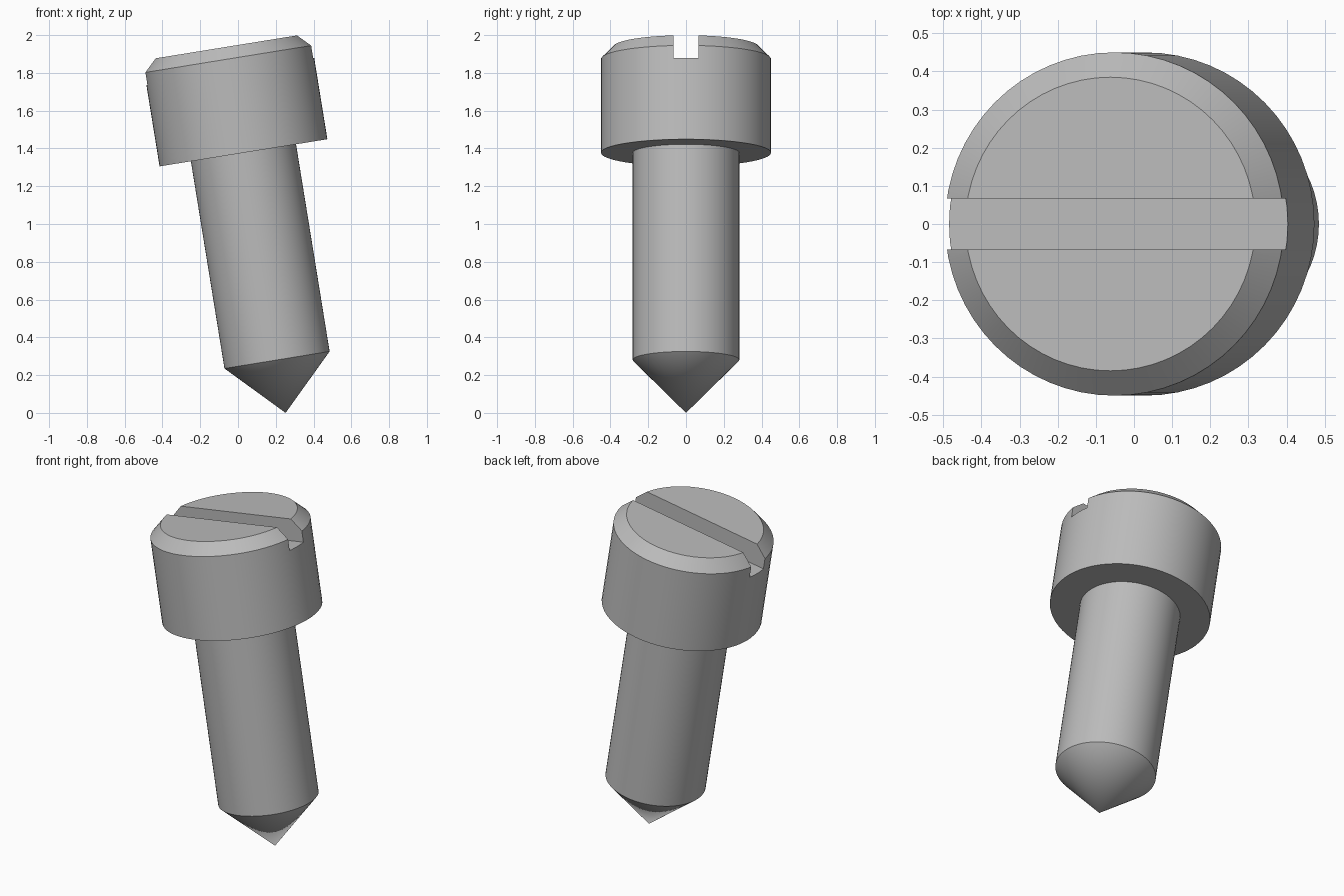
import bpy
import bmesh
import math
from mathutils import Matrix

SEGMENTS = 64
TILT = Matrix.Translation((0.252, 0, 0)) @ Matrix.Rotation(math.radians(-9.2), 4, 'Y')

if "Cube" in bpy.data.objects:
    bpy.data.objects.remove(bpy.data.objects["Cube"], do_unlink=True)

steel = bpy.data.materials.new("grey steel")
steel.use_nodes = True
steel.diffuse_color = (0.5, 0.5, 0.5, 1)
steel.node_tree.nodes["Principled BSDF"].inputs["Base Color"].default_value = (0.5, 0.5, 0.5, 1)


def add_object(name, bm):
    mesh = bpy.data.meshes.new(name)
    bmesh.ops.recalc_face_normals(bm, faces=bm.faces)
    bm.to_mesh(mesh)
    bm.free()
    mesh.materials.append(steel)
    obj = bpy.data.objects.new(name, mesh)
    bpy.context.collection.objects.link(obj)
    obj.matrix_world = TILT
    return obj


def turned(name, profile):
    """Stack of rings (radius, height) joined into a closed solid; radius 0 makes a point."""
    bm = bmesh.new()
    rings = []
    for radius, height in profile:
        count = SEGMENTS if radius else 1
        angles = [2 * math.pi * i / SEGMENTS for i in range(count)]
        rings.append([bm.verts.new((radius * math.cos(a), radius * math.sin(a), height))
                      for a in angles])
    for low, high in zip(rings, rings[1:]):
        for i in range(SEGMENTS):
            j = (i + 1) % SEGMENTS
            if len(low) == 1:
                bm.faces.new((low[0], high[j], high[i]))
            else:
                bm.faces.new((low[i], low[j], high[j], high[i]))
    for ring in (rings[0], rings[-1]):
        if len(ring) > 1:
            bm.faces.new(ring)
    return add_object(name, bm)


# Shank with pointed tip
shank = turned("pointed_shank", [(0, 0), (0.282, 0.284), (0.282, 1.4)])

# Cylindrical head with chamfered rim
head = turned("slotted_head", [(0.45, 1.395), (0.45, 1.898), (0.385, 1.963)])

# Straight slot across the head
bm = bmesh.new()
bmesh.ops.create_cube(bm, size=1, matrix=Matrix.Translation((0, 0, 1.981))
                      @ Matrix.Diagonal((1.2, 0.134, 0.3, 1)))
cutter = add_object("slot_cutter", bm)
cutter.hide_render = True
cutter.hide_viewport = True

slot = head.modifiers.new("slot", 'BOOLEAN')
slot.operation = 'DIFFERENCE'
slot.solver = 'EXACT'
slot.object = cutter

# Apply the cut, then remove the cutter
bpy.context.view_layer.update()
cut_mesh = bpy.data.meshes.new_from_object(
    head.evaluated_get(bpy.context.evaluated_depsgraph_get()))
head.modifiers.clear()
head.data = cut_mesh
bpy.data.objects.remove(cutter, do_unlink=True)

# Smooth round walls, crisp rims
bpy.ops.object.select_all(action='DESELECT')
for obj in (shank, head):
    obj.select_set(True)
bpy.context.view_layer.objects.active = head
bpy.ops.object.shade_smooth_by_angle(angle=math.radians(30))
